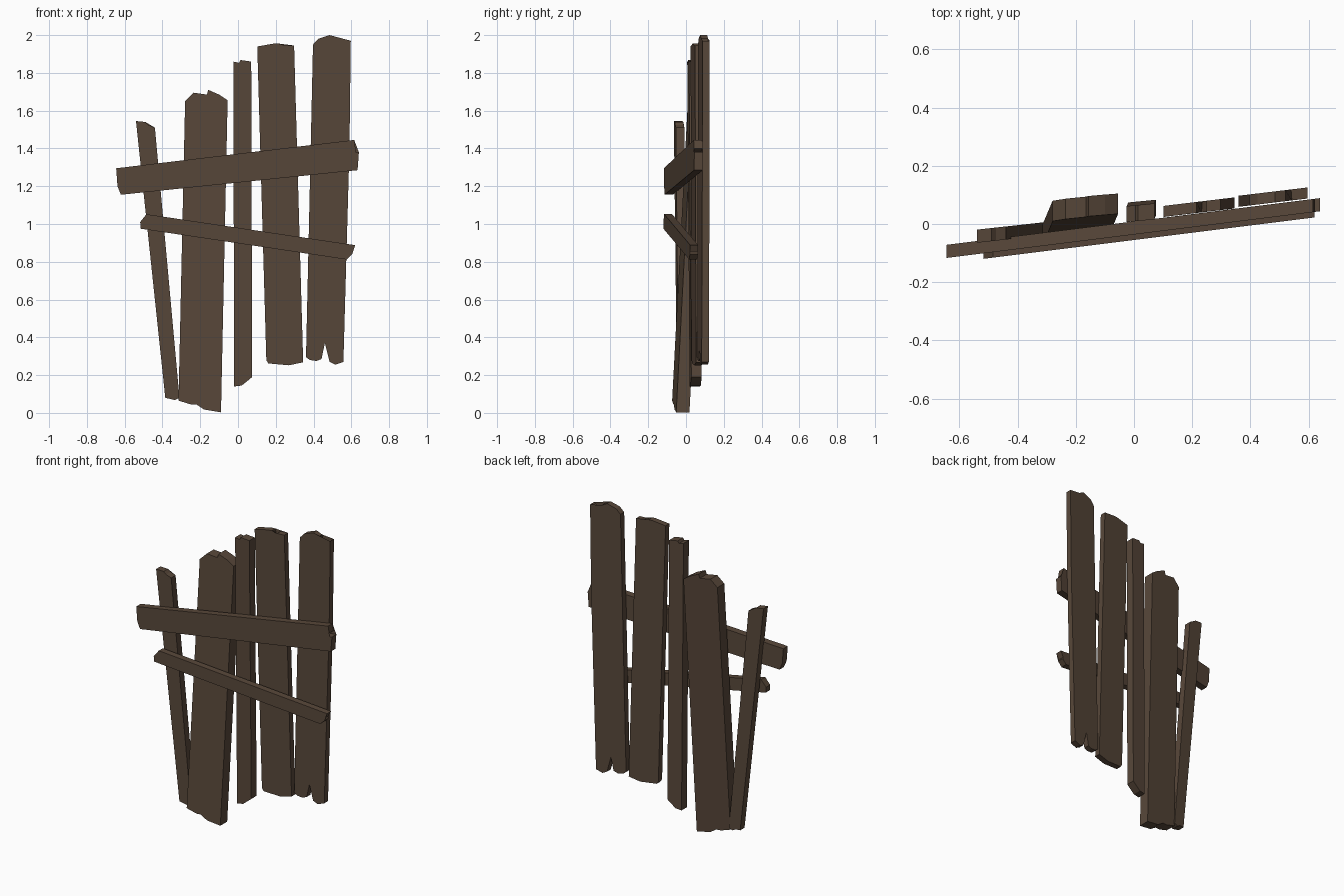
import bpy, bmesh

# one weathered wood colour
wood = bpy.data.materials.new("dark weathered wood")
wood.diffuse_color = (0.098, 0.064, 0.042, 1)


def board(name, outline, plane, thick, back=None):
    """Extrude a front outline (x, z) lying on y = a + b*x + c*z.
    back moves single outline points on the rear face (slanted splits)."""
    a, b, c = plane
    back = back or {}
    bm = bmesh.new()
    front = [bm.verts.new((x, a + b * x + c * z, z)) for x, z in outline]
    rear = []
    for i, p in enumerate(outline):
        x, z = back.get(i, p)
        rear.append(bm.verts.new((x, a + b * x + c * z + thick, z)))
    caps = [bm.faces.new(front), bm.faces.new(rear[::-1])]
    n = len(outline)
    for i in range(n):
        j = (i + 1) % n
        bm.faces.new((front[j], front[i], rear[i], rear[j]))
    bmesh.ops.triangulate(bm, faces=caps)
    bmesh.ops.recalc_face_normals(bm, faces=bm.faces)
    me = bpy.data.meshes.new(name)
    bm.to_mesh(me)
    bm.free()
    me.materials.append(wood)
    bpy.context.collection.objects.link(bpy.data.objects.new(name, me))


# upright planks, left to right
board("leaning_slat",
      [(-0.54, 1.545), (-0.49, 1.54), (-0.475, 1.525), (-0.44, 1.51),
       (-0.31, 0.08), (-0.335, 0.068), (-0.355, 0.08), (-0.385, 0.08)],
      (-0.005, 0.11, 0), 0.045)
board("wide_plank",
      [(-0.28, 1.65), (-0.235, 1.695), (-0.165, 1.685), (-0.157, 1.71),
       (-0.10, 1.685), (-0.055, 1.655), (-0.09, 0.003), (-0.18, 0.018),
       (-0.22, 0.045), (-0.25, 0.045), (-0.315, 0.065)],
      (-0.042, 0.11, 0.05), 0.07)
board("narrow_plank",
      [(-0.025, 1.86), (0.005, 1.853), (0.013, 1.868), (0.07, 1.86),
       (0.075, 0.19), (0.045, 0.165), (0.02, 0.145), (-0.02, 0.14)],
      (0.022, 0.10, -0.007), 0.055)
board("split_plank",
      [(0.102, 1.94), (0.19, 1.955), (0.215, 1.955), (0.232, 1.94),
       (0.25, 1.945), (0.297, 1.945), (0.345, 0.268), (0.27, 0.252),
       (0.16, 0.262), (0.15, 0.28)],
      (0.012, 0.12, 0), 0.038, back={3: (0.235, 1.73)})
board("broken_plank",
      [(0.397, 1.95), (0.425, 1.98), (0.485, 2.0), (0.52, 1.982),
       (0.543, 1.93), (0.597, 1.97), (0.59, 1.4), (0.558, 0.27),
       (0.515, 0.255), (0.485, 0.27), (0.46, 0.37), (0.442, 0.285),
       (0.415, 0.275), (0.38, 0.28), (0.36, 0.295)],
      (0.016, 0.12, 0), 0.038, back={4: (0.54, 1.75)})

# cross rails nailed on the front
board("upper_rail",
      [(-0.645, 1.295), (0.615, 1.445), (0.622, 1.40), (0.602, 1.388),
       (0.49, 1.373), (0.64, 1.38), (0.633, 1.285), (-0.62, 1.155),
       (-0.638, 1.20)],
      (-0.036, 0.125, 0), 0.045)
board("lower_rail",
      [(-0.51, 1.02), (-0.485, 1.052), (0.62, 0.888), (0.60, 0.852),
       (0.605, 0.84), (0.575, 0.812), (-0.515, 0.975), (-0.518, 1.01)],
      (-0.055, 0.125, 0), 0.042)
